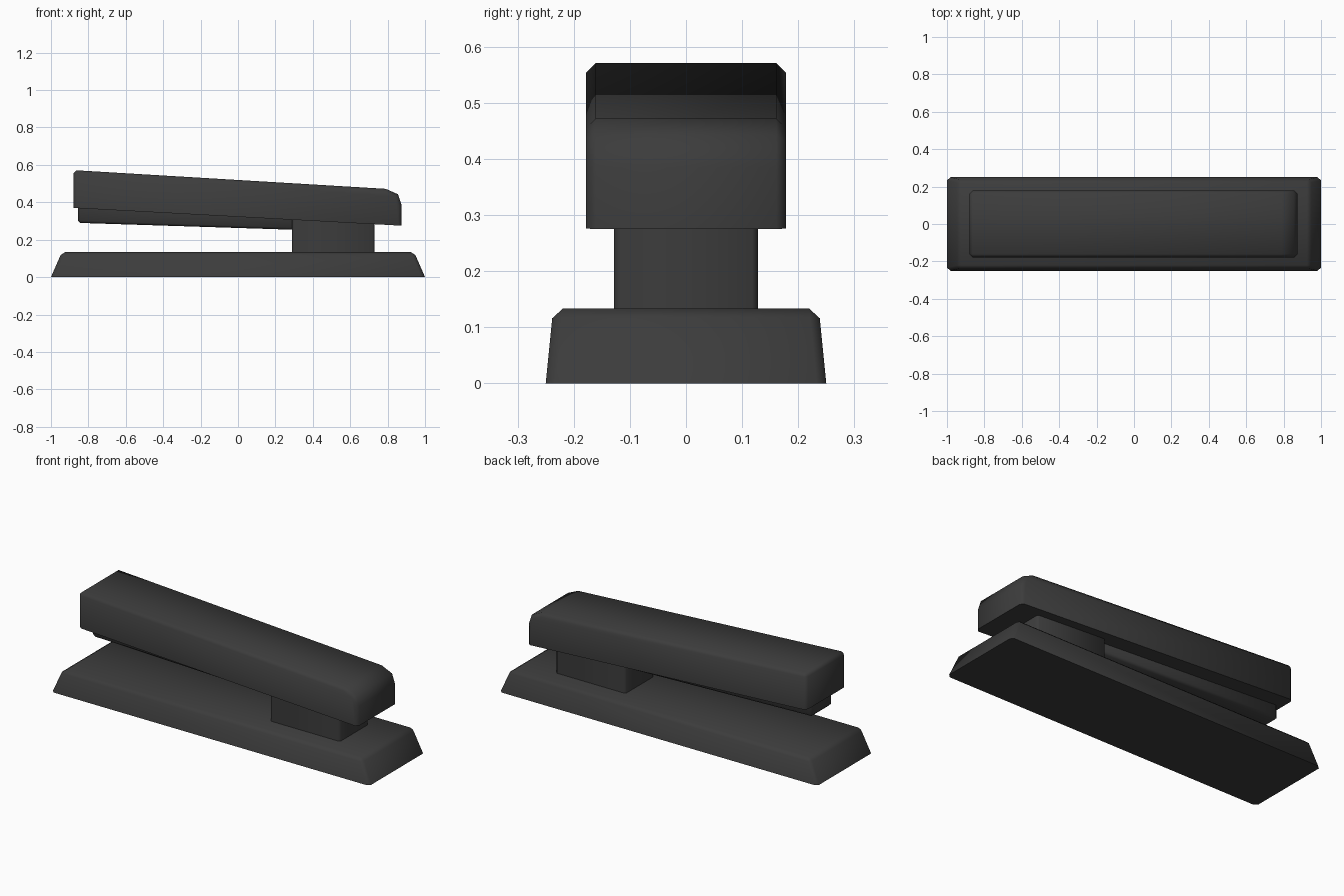
import bpy, bmesh

cube = bpy.data.objects.get("Cube")
if cube:
    bpy.data.objects.remove(cube, do_unlink=True)

black = bpy.data.materials.new("charcoal_plastic")
black.use_nodes = True
colour = (0.045, 0.045, 0.045, 1)
black.diffuse_color = colour
bsdf = black.node_tree.nodes["Principled BSDF"]
bsdf.inputs["Base Color"].default_value = colour
bsdf.inputs["Roughness"].default_value = 0.6


def part(name, profile, half, bevel, keep_sharp, taper=0.0):
    """Extrude an x-z profile across y, then chamfer every edge keep_sharp rejects.
    taper narrows the part per unit of height."""
    bm = bmesh.new()
    face = bm.faces.new([bm.verts.new((x, -half, z)) for x, z in profile])
    new = bmesh.ops.extrude_face_region(bm, geom=[face])["geom"]
    for v in new:
        if isinstance(v, bmesh.types.BMVert):
            v.co.y = half
    for v in bm.verts:
        v.co.y *= 1 - taper * v.co.z
    bmesh.ops.recalc_face_normals(bm, faces=bm.faces)
    bm.normal_update()
    edges = [e for e in bm.edges
             if not keep_sharp(e) and e.calc_face_angle(0) > 0.1]
    bmesh.ops.bevel(bm, geom=edges, offset=bevel, offset_type='OFFSET',
                    segments=1, affect='EDGES', clamp_overlap=True)
    mesh = bpy.data.meshes.new(name)
    bm.to_mesh(mesh)
    bm.free()
    mesh.materials.append(black)
    obj = bpy.data.objects.new(name, mesh)
    bpy.context.collection.objects.link(obj)
    bpy.ops.object.select_all(action='DESELECT')
    obj.select_set(True)
    bpy.context.view_layer.objects.active = obj
    bpy.ops.object.shade_smooth_by_angle(angle=0.9)
    return obj


def touches_bottom(e):
    return any(f.normal.z < -0.9 for f in e.link_faces)


def touches_top(e):
    return any(f.normal.z > 0.9 for f in e.link_faces)


def rounded_nose(e):
    """Cross edges of the already rounded hinge end."""
    a, b = e.verts
    return abs(a.co.y - b.co.y) > 0.1 and a.co.x > 0.7


# Tapered foot plate
part("base", [(-1, 0), (1, 0), (0.942, 0.133), (-0.942, 0.133)],
     0.25, 0.017, touches_bottom, taper=0.4)

# Block joining the base to the arm
part("hinge_block", [(0.29, 0.12), (0.73, 0.12), (0.73, 0.32), (0.29, 0.32)],
     0.128, 0.01, lambda e: touches_bottom(e) or touches_top(e))

# Staple rail hanging beneath the arm
part("magazine", [(-0.855, 0.29), (0.4, 0.25), (0.4, 0.33), (-0.855, 0.40)],
     0.09, 0.012, touches_top)

# Sloping upper arm with a rounded hinge end
part("top_arm", [(-0.88, 0.37), (0.875, 0.275), (0.875, 0.385),
                 (0.855, 0.443), (0.79, 0.472), (-0.88, 0.572)],
     0.178, 0.017, lambda e: touches_bottom(e) or rounded_nose(e))
